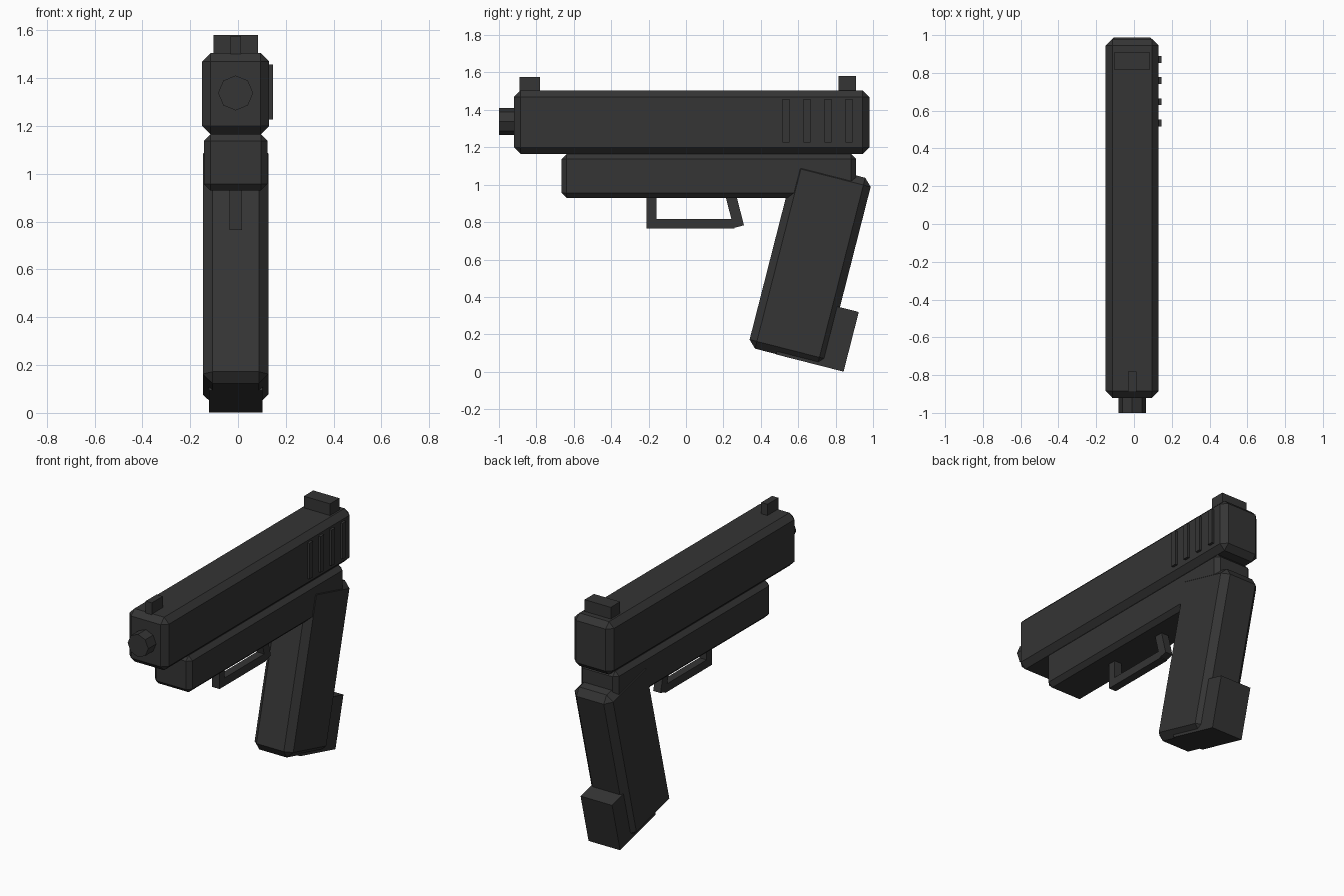
import bpy, bmesh, math
from mathutils import Matrix, Vector

cube = bpy.data.objects.get("Cube")
if cube:
    bpy.data.objects.remove(cube, do_unlink=True)

CENTRE_X = -0.01
TILT = 0.25

dark = bpy.data.materials.new("dark_gunmetal")
dark.use_nodes = True
colour = (0.035, 0.035, 0.035, 1)
dark.diffuse_color = colour
dark.node_tree.nodes["Principled BSDF"].inputs["Base Color"].default_value = colour


def finish(name, bm):
    mesh = bpy.data.meshes.new(name)
    bmesh.ops.recalc_face_normals(bm, faces=bm.faces)
    bm.to_mesh(mesh)
    bm.free()
    mesh.materials.append(dark)
    obj = bpy.data.objects.new(name, mesh)
    bpy.context.collection.objects.link(obj)
    return obj


def box(name, xs, ys, zs, bevel=0, tilt=0):
    """Box from ranges, optionally chamfered, then tilted about the x axis."""
    bm = bmesh.new()
    bmesh.ops.create_cube(bm, size=1)
    spans = (xs, ys, zs)
    bmesh.ops.scale(bm, vec=Vector([b - a for a, b in spans]), verts=bm.verts)
    bmesh.ops.translate(bm, vec=Vector([(a + b) / 2 for a, b in spans]), verts=bm.verts)
    if bevel:
        bmesh.ops.bevel(bm, geom=bm.edges[:], offset=bevel, segments=1,
                        profile=0.5, affect='EDGES')
    bm.transform(Matrix.Rotation(tilt, 4, 'X'))
    return finish(name, bm)


def wide(width):
    return (CENTRE_X - width / 2, CENTRE_X + width / 2)


# Slide and frame
box("slide", wide(0.28), (-0.92, 0.98), (1.165, 1.505), 0.035)
box("frame", wide(0.266), (-0.665, 0.91), (0.93, 1.165), 0.027)

# Eight-sided barrel
bm = bmesh.new()
bmesh.ops.create_cone(bm, cap_ends=True, segments=8, radius1=0.073, radius2=0.073, depth=0.2)
bm.transform(Matrix.Translation((CENTRE_X, -0.9, 1.338)) @ Matrix.Rotation(math.pi / 2, 4, 'X'))
finish("barrel", bm)

# Sights
box("front_sight", wide(0.044), (-0.89, -0.78), (1.49, 1.577))
box("rear_sight", wide(0.186), (0.815, 0.91), (1.49, 1.58))

# Grip ribs on the left of the slide
for i in range(4):
    y = 0.535 + i * 0.112
    box(f"slide_rib_{i + 1}", (0.11, 0.146), (y - 0.018, y + 0.018), (1.227, 1.457))

# Trigger guard
box("guard_front_post", wide(0.052), (-0.21, -0.158), (0.765, 0.95))
box("guard_bottom_bar", wide(0.052), (-0.21, 0.26), (0.765, 0.817))
box("guard_rear_post", wide(0.052), (0.437, 0.494), (0.682, 0.875), tilt=TILT)

# Leaning grip with the block at its heel
box("grip", wide(0.274), (0.287, 0.712), (0.211, 1.242), 0.04, -TILT)
box("grip_heel_block", wide(0.224), (0.444, 0.816), (0.209, 0.538), tilt=-TILT)
